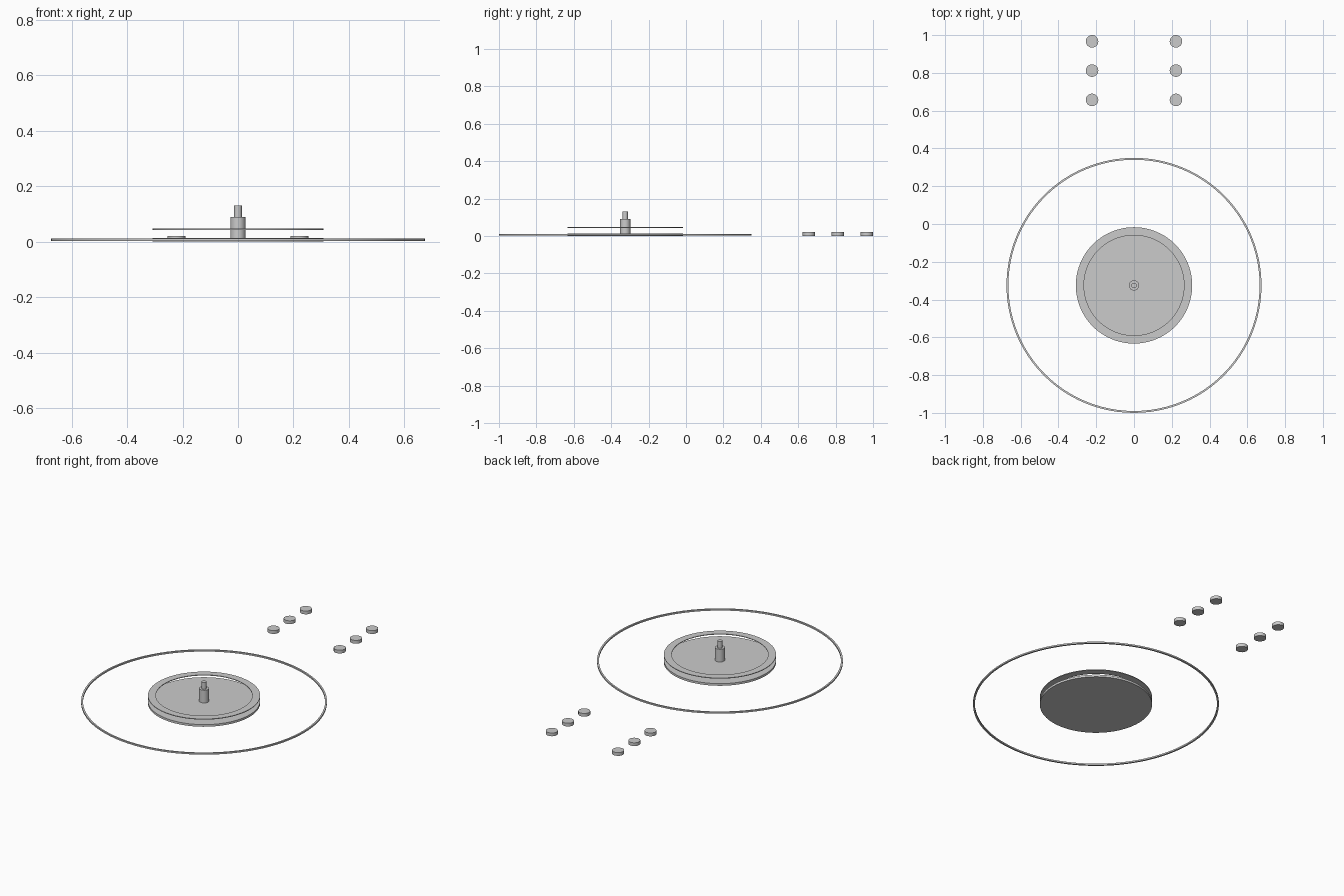
import bpy, math

if "Cube" in bpy.data.objects:
    bpy.data.objects.remove(bpy.data.objects["Cube"])

CY = -0.325  # centre of the round assembly


def lathe(name, profile, loc, segs=64, closed=False):
    """Revolve an (r, z) profile about z; r = 0 ends become poles."""
    verts, faces, rows = [], [], []
    for r, z in profile:
        n = 1 if r == 0 else segs
        rows.append([len(verts) + i for i in range(n)])
        verts += [(r * math.cos(2 * math.pi * i / segs),
                   r * math.sin(2 * math.pi * i / segs), z) for i in range(n)]
    pairs = list(zip(rows, rows[1:]))
    if closed:
        pairs.append((rows[-1], rows[0]))
    for a, b in pairs:
        for i in range(segs):
            j = (i + 1) % segs
            q = [a[i % len(a)], a[j % len(a)], b[j % len(b)], b[i % len(b)]]
            faces.append(list(dict.fromkeys(q)))
    me = bpy.data.meshes.new(name)
    me.from_pydata(verts, [], faces)
    ob = bpy.data.objects.new(name, me)
    ob.location = loc
    bpy.context.collection.objects.link(ob)
    bpy.ops.object.select_all(action='DESELECT')
    ob.select_set(True)
    bpy.context.view_layer.objects.active = ob
    bpy.ops.object.shade_smooth_by_angle(angle=math.radians(35))
    return ob


# thin outer hoop lying on the floor
lathe("outer_hoop", [(0.665, 0.002), (0.675, 0.002), (0.675, 0.011), (0.665, 0.011)],
      (0, CY, 0), 96, True)

# base plate
lathe("base_plate", [(0, 0), (0.308, 0), (0.308, 0.013), (0, 0.013)], (0, CY, 0), 96)

# flat rim floating above the plate
lathe("upper_rim", [(0.265, 0.043), (0.308, 0.043), (0.308, 0.047), (0.265, 0.047)],
      (0, CY, 0), 96, True)

# stepped centre spindle
lathe("spindle", [(0, 0.012), (0.027, 0.012), (0.027, 0.09), (0.014, 0.09),
                  (0.014, 0.13), (0, 0.13)], (0, CY, 0), 32)

# two rows of three round pads
for side, x in (("left", -0.222), ("right", 0.222)):
    for i in range(3):
        lathe(f"pad_{side}_{i + 1}", [(0, 0), (0.033, 0), (0.033, 0.02), (0, 0.02)],
              (x, 0.657 + 0.155 * i, 0), 32)
